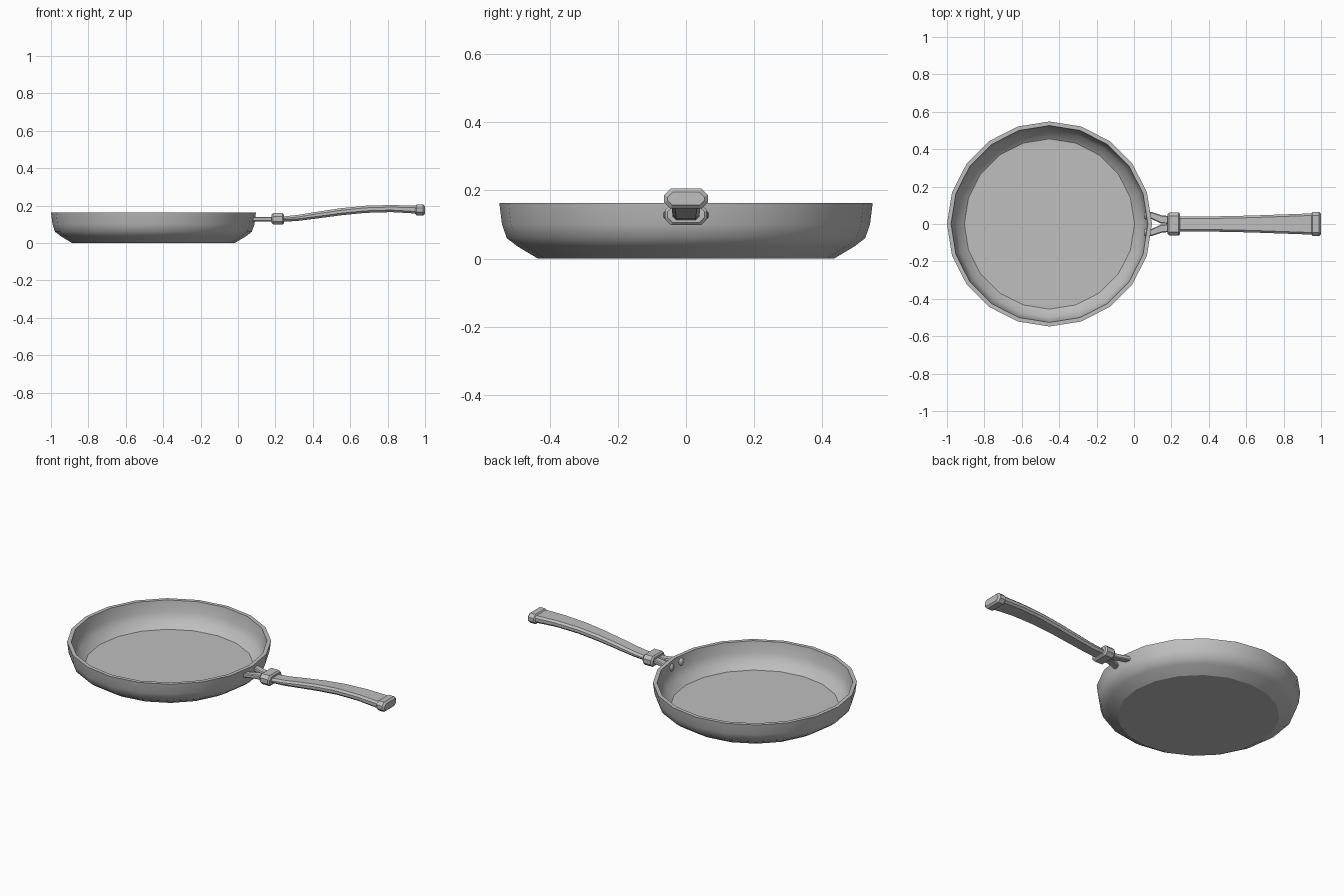
import bpy, bmesh, math
from mathutils import Vector

cube = bpy.data.objects.get("Cube")
if cube:
    bpy.data.objects.remove(cube, do_unlink=True)

metal = bpy.data.materials.new("grey_metal")
metal.use_nodes = True
GREY = (0.52, 0.52, 0.52, 1)
metal.diffuse_color = GREY
metal.node_tree.nodes["Principled BSDF"].inputs["Base Color"].default_value = GREY

PAN_X = -0.452
SIDES = 20


def finish(name, bm, angle=30):
    bmesh.ops.recalc_face_normals(bm, faces=bm.faces)
    mesh = bpy.data.meshes.new(name)
    bm.to_mesh(mesh)
    bm.free()
    obj = bpy.data.objects.new(name, mesh)
    bpy.context.collection.objects.link(obj)
    mesh.materials.append(metal)
    bpy.ops.object.select_all(action='DESELECT')
    obj.select_set(True)
    bpy.context.view_layer.objects.active = obj
    bpy.ops.object.shade_smooth_by_angle(angle=math.radians(angle))
    return obj


def skin(name, rings, angle=30):
    """Join successive rings of points and cap both ends."""
    bm = bmesh.new()
    loops = [[bm.verts.new(p) for p in ring] for ring in rings]
    n = len(loops[0])
    for a, b in zip(loops, loops[1:]):
        for i in range(n):
            j = (i + 1) % n
            bm.faces.new((a[i], a[j], b[j], b[i]))
    bm.faces.new(loops[0])
    bm.faces.new(loops[-1])
    return finish(name, bm, angle)


def section(x, y, z, w, h, cut):
    """Chamfered rectangle across x, with half width w and half height h."""
    pts = [(w, h - cut), (w - cut, h), (cut - w, h), (-w, h - cut),
           (-w, cut - h), (cut - w, -h), (w - cut, -h), (w, cut - h)]
    return [(x, y + a, z + b) for a, b in pts]


# Pan body: outer wall, rim, inner wall; the caps are base and cooking floor
profile = [(0.435, 0), (0.495, 0.036), (0.526, 0.06), (0.54, 0.1), (0.548, 0.163),
           (0.526, 0.163), (0.517, 0.1), (0.498, 0.055), (0.455, 0.022)]
circle = [2 * math.pi * i / SIDES for i in range(SIDES)]
pan = skin("pan_body", [[(PAN_X + r * math.cos(a), r * math.sin(a), z) for a in circle]
                        for r, z in profile], 45)
for face in pan.data.polygons:
    if len(face.vertices) == SIDES:
        face.use_smooth = False

# Grip: long arched bar, widening towards its end
grip = [(0.235, 0.127, 0.040, 0.014), (0.32, 0.134, 0.040, 0.016),
        (0.43, 0.150, 0.041, 0.018), (0.55, 0.167, 0.043, 0.019),
        (0.68, 0.180, 0.047, 0.019), (0.82, 0.184, 0.052, 0.019),
        (0.96, 0.178, 0.057, 0.021)]
skin("handle_grip", [section(x, 0, z, w, h, 0.011) for x, z, w, h in grip])

# End cap and collar: blocks with bevelled ends
def block(name, x0, x1, z, w, h, bevel):
    rings = [(x0, bevel), (x0 + bevel, 0), (x1 - bevel, 0), (x1, bevel)]
    skin(name, [section(x, 0, z, w - d, h - d, 0.018 - d * 0.4) for x, d in rings])


block("handle_end_cap", 0.945, 1.0, 0.176, 0.064, 0.029, 0.01)
block("handle_collar", 0.18, 0.246, 0.129, 0.062, 0.031, 0.008)

# Forked bracket and rivets
for side, label in ((1, "left"), (-1, "right")):
    fork = [(0.072, 0.049, 0.018), (0.095, 0.045, 0.019),
            (0.145, 0.025, 0.022), (0.19, 0.021, 0.021)]
    skin("bracket_prong_" + label,
         [section(x, side * y, 0.128, w, 0.012, 0.005) for x, y, w in fork])

    bm = bmesh.new()
    bmesh.ops.create_uvsphere(bm, u_segments=10, v_segments=6, radius=0.022)
    bmesh.ops.scale(bm, vec=(0.55, 1, 1), verts=bm.verts)
    bmesh.ops.translate(bm, vec=Vector((0.064, side * 0.046, 0.128)), verts=bm.verts)
    finish("rivet_" + label, bm, 50)
